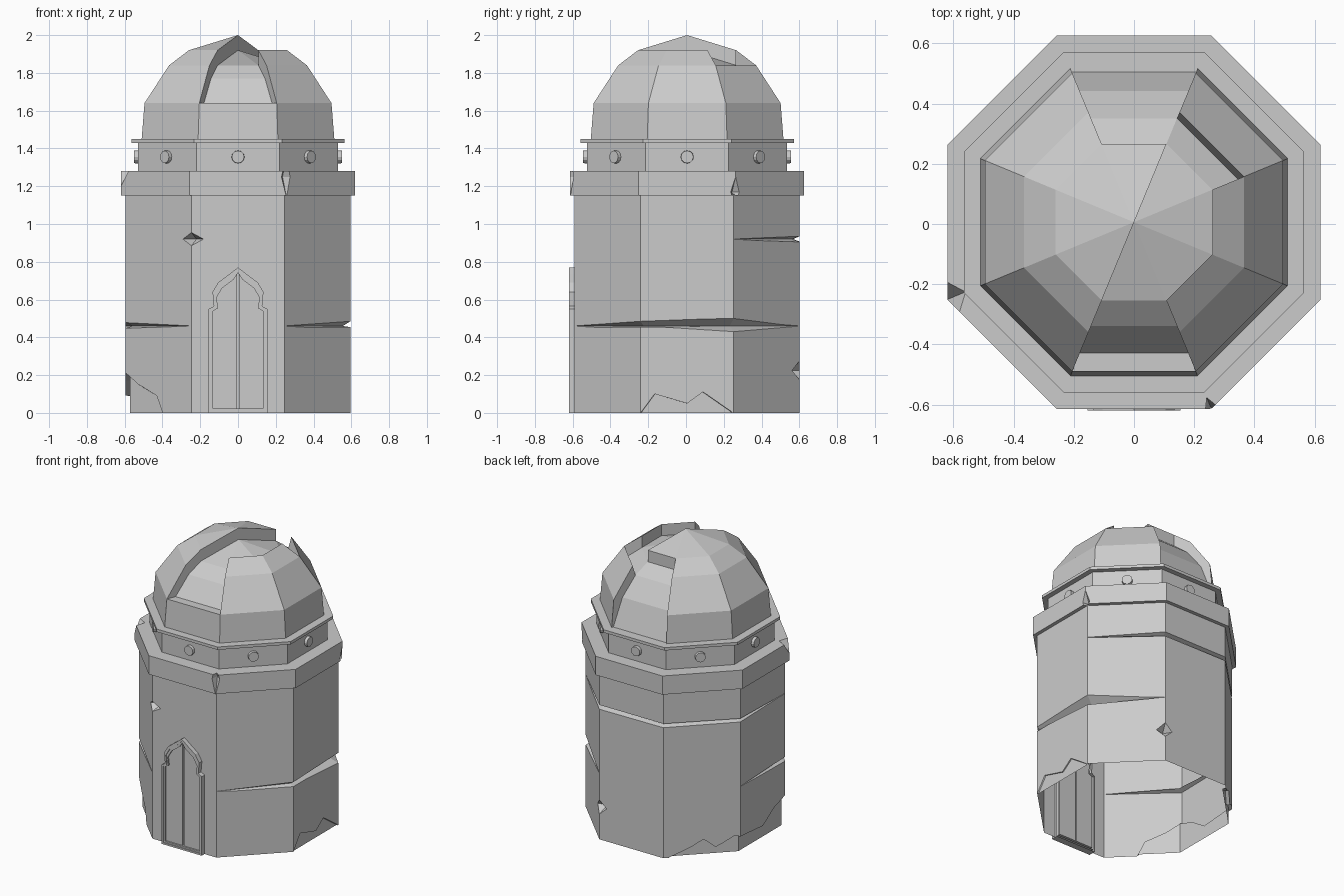
import bpy, bmesh
from math import cos, sin, pi, radians
from mathutils import Vector, Matrix

if "Cube" in bpy.data.objects:
    bpy.data.objects.remove(bpy.data.objects["Cube"])

CY = 0.006          # slight shift: the door sticks out at the front
BODY = 0.595        # distance from axis to a flat wall


def make(name, verts, faces):
    bm = bmesh.new()
    vs = [bm.verts.new(v) for v in verts]
    for f in faces:
        bm.faces.new([vs[i] for i in dict.fromkeys(f)])
    bmesh.ops.recalc_face_normals(bm, faces=bm.faces)
    me = bpy.data.meshes.new(name)
    bm.to_mesh(me)
    bm.free()
    ob = bpy.data.objects.new(name, me)
    bpy.context.collection.objects.link(ob)
    return ob


def pt(k, apothem, z):
    """Point on the octagon outline; whole k = corner, fraction = along a wall."""
    i = int(k // 1)
    c = [Vector((cos(radians(22.5 + 45 * j)), sin(radians(22.5 + 45 * j)), 0)) for j in (i, i + 1)]
    p = c[0].lerp(c[1], k - i) * apothem / cos(pi / 8)
    return (p.x, p.y + CY, z)


def ring(name, profile):
    """Closed octagonal ring from a closed (apothem, z) profile."""
    n = len(profile)
    verts = [pt(k, a, z) for k in range(8) for a, z in profile]
    faces = [(k * n + j, k * n + (j + 1) % n, (k + 1) % 8 * n + (j + 1) % n, (k + 1) % 8 * n + j)
             for k in range(8) for j in range(n)]
    return make(name, verts, faces)


def strip(sections):
    """Cutter that wraps round the walls: list of (k, [(apothem, z), ...])."""
    n, m = len(sections[0][1]), len(sections)
    verts = [pt(k, a, z) for k, s in sections for a, z in s]
    faces = [(i * n + j, i * n + (j + 1) % n, (i + 1) * n + (j + 1) % n, (i + 1) * n + j)
             for i in range(m - 1) for j in range(n)]
    faces += [tuple(range(n)), tuple(range((m - 1) * n, m * n))]
    return make("cutter", verts, faces)


def crack(z, pts):
    secs = []
    for k, up, down, depth in pts:
        f = (depth + 0.02) / depth
        secs.append((k, [(BODY - depth, z), (BODY + 0.02, z + up * f), (BODY + 0.02, z - down * f)]))
    return strip(secs)


def flake(depth, pts):
    return strip([(k, [(BODY - depth, -0.1), (BODY - depth, z), (BODY + 0.05, z + 0.004),
                       (BODY + 0.05, -0.1)]) for k, z in pts])


def diamond(k, apothem, z, tangent, depth, height):
    """Octahedral chip cutter centred on the outline at k."""
    c = Vector(pt(k, apothem, z))
    a = radians(22.5 + 45 * k)
    r, t, u = Vector((cos(a), sin(a), 0)) * depth, Vector((-sin(a), cos(a), 0)) * tangent, Vector((0, 0, height))
    verts = [c + r, c - r, c + t, c - t, c + u, c - u]
    return make("cutter", verts, [(i, j, k) for i in (0, 1) for j in (2, 3) for k in (4, 5)])


def carve(ob, cutters):
    for c in cutters:
        m = ob.modifiers.new("cut", 'BOOLEAN')
        m.operation, m.solver, m.object = 'DIFFERENCE', 'EXACT', c
    dg = bpy.context.evaluated_depsgraph_get()
    me = bpy.data.meshes.new_from_object(ob.evaluated_get(dg))
    ob.modifiers.clear()
    ob.data = me
    for c in cutters:
        bpy.data.objects.remove(c)


# Tower body: octagonal prism, cracked and chipped, left open at both ends
verts = [pt(k, BODY, z) for z in (0, 1.16) for k in range(8)]
body = make("tower_body", verts, [(k, (k + 1) % 8, (k + 1) % 8 + 8, k + 8) for k in range(8)]
            + [tuple(range(8)), tuple(range(8, 16))])
END = (0.0005, 0.0005, 0.001)
carve(body, [
    crack(0.46, [(6, *END), (7, 0.025, 0.006, 0.04), (8, 0.04, 0.03, 0.05), (9, *END)]),
    crack(0.46, [(3, *END), (4, 0.018, 0.012, 0.035), (5, *END)]),
    crack(0.92, [(0, *END), (1, 0.015, 0.015, 0.04), (2, 0.015, 0.012, 0.035),
                 (3, 0.012, 0.012, 0.03), (4, *END)]),
    flake(0.008, [(7.0, 0.001), (7.15, 0.1), (7.5, 0.05), (7.67, 0.11), (7.98, 0.005)]),
    flake(0.022, [(2.07, 0.001), (2.35, 0.06), (2.52, 0.11), (2.68, 0.05), (2.93, 0.12), (3, 0.11),
                  (3.5, 0.09), (3.75, 0.17), (4, 0.21), (4.19, 0.15), (4.47, 0.09), (4.56, 0.001)]),
    diamond(5, BODY, 0.92, 0.09, 0.07, 0.035),
    diamond(1, BODY, 0.225, 0.08, 0.06, 0.05),
])
bm = bmesh.new()
bm.from_mesh(body.data)
bmesh.ops.delete(bm, geom=[f for f in bm.faces if all(v.co.z < 1e-4 for v in f.verts)
                           or all(v.co.z > 1.159 for v in f.verts)], context='FACES')
bm.to_mesh(body.data)
bm.free()

# Cornice with chipped corners
cornice = ring("cornice", [(0.53, 1.15), (0.62, 1.15), (0.62, 1.28), (0.53, 1.28)])
carve(cornice, [diamond(4.0, 0.62, 1.285, 0.085, 0.07, 0.085),
                diamond(6.0, 0.62, 1.25, 0.03, 0.055, 0.11),
                diamond(8.0, 0.62, 1.17, 0.03, 0.05, 0.08)])

# Drum and thin collar under the dome
ring("drum", [(0.50, 1.275), (0.53, 1.275), (0.53, 1.435), (0.50, 1.435)])
ring("collar", [(0.50, 1.43), (0.565, 1.43), (0.565, 1.45), (0.50, 1.45)])

# Round studs, one on each drum face
for i in range(8):
    a = i * pi / 4
    bm = bmesh.new()
    bmesh.ops.create_cone(bm, cap_ends=True, segments=12, radius1=0.035, radius2=0.033, depth=0.03)
    bm.transform(Matrix.Translation((0.535 * cos(a), 0.535 * sin(a) + CY, 1.355))
                 @ Matrix.Rotation(a, 4, 'Z') @ Matrix.Rotation(pi / 2, 4, 'Y'))
    me = bpy.data.meshes.new("stud")
    bm.to_mesh(me)
    bm.free()
    bpy.context.collection.objects.link(bpy.data.objects.new("stud_%d" % (i + 1), me))

# Broken dome: outer skin where kept, inner skin where panels have fallen away
OUTER = [(0.51, 1.45), (0.495, 1.64), (0.365, 1.84), (0.26, 1.92), (0, 2.0)]
INNER = [(0.498, 1.45), (0.435, 1.64), (0.345, 1.77), (0.26, 1.84), (0, 1.92)]
LOST = {1: (0, 1, 2), 0: (2, 3), 5: (1, 2, 3), 6: (3,), 7: (3,)}
verts, index = [], {}


def dv(skin, lev, k):
    key = (skin, lev, 0 if lev == 4 else k % 8)
    if key not in index:
        index[key] = len(verts)
        verts.append(pt(key[2], *(OUTER, INNER)[skin][lev]))
    return index[key]


faces = []
lost = lambda s, b: int(b in LOST.get(s % 8, ()))
for s in range(8):
    for b in range(4):
        q = lost(s, b)
        faces.append((dv(q, b, s), dv(q, b, s + 1), dv(q, b + 1, s + 1), dv(q, b + 1, s)))
        if q != (lost(s, b - 1) if b else 0):      # ledge below
            faces.append((dv(0, b, s), dv(0, b, s + 1), dv(1, b, s + 1), dv(1, b, s)))
        if q != lost(s - 1, b):                    # side wall
            faces.append((dv(0, b, s), dv(0, b + 1, s), dv(1, b + 1, s), dv(1, b, s)))
make("dome", verts, faces)

# Pointed door: two stepped frames and two leaves
HALF = [(0.155, 0), (0.155, 0.55), (0.128, 0.565), (0.135, 0.64), (0.105, 0.69), (0.045, 0.735), (0, 0.77)]


def arch(d, xmin=0.0):
    return [(max(x - d, xmin), d if z == 0 else z - (1.3 * d if z > 0.6 else 0.5 * d)) for x, z in HALF]


def frame(name, d0, d1, front):
    loops = []
    for d, y in ((d0, -0.57), (d0, front), (d1, front), (d1, -0.57)):
        h = arch(d)
        loops += [(x, y, z) for x, z in h + [(-x, z) for x, z in h[-2::-1]]]
    n = len(loops) // 4
    return make(name, loops, [(r * n + j, r * n + (j + 1) % n, (r + 1) * n + (j + 1) % n, (r + 1) * n + j)
                              for r in range(3) for j in range(n)])


frame("door_frame", 0, 0.012, -0.62)
frame("door_inner_frame", 0.012, 0.022, -0.613)
for side, sx in (("right", 1), ("left", -1)):
    p = arch(0.022, 0.005) + [(0.005, 0.022)]
    n = len(p)
    make("door_leaf_" + side, [(sx * x, y, z) for y in (-0.57, -0.602) for x, z in p],
         [tuple(range(n)), tuple(range(n, 2 * n))]
         + [(j, (j + 1) % n, (j + 1) % n + n, j + n) for j in range(n)])
